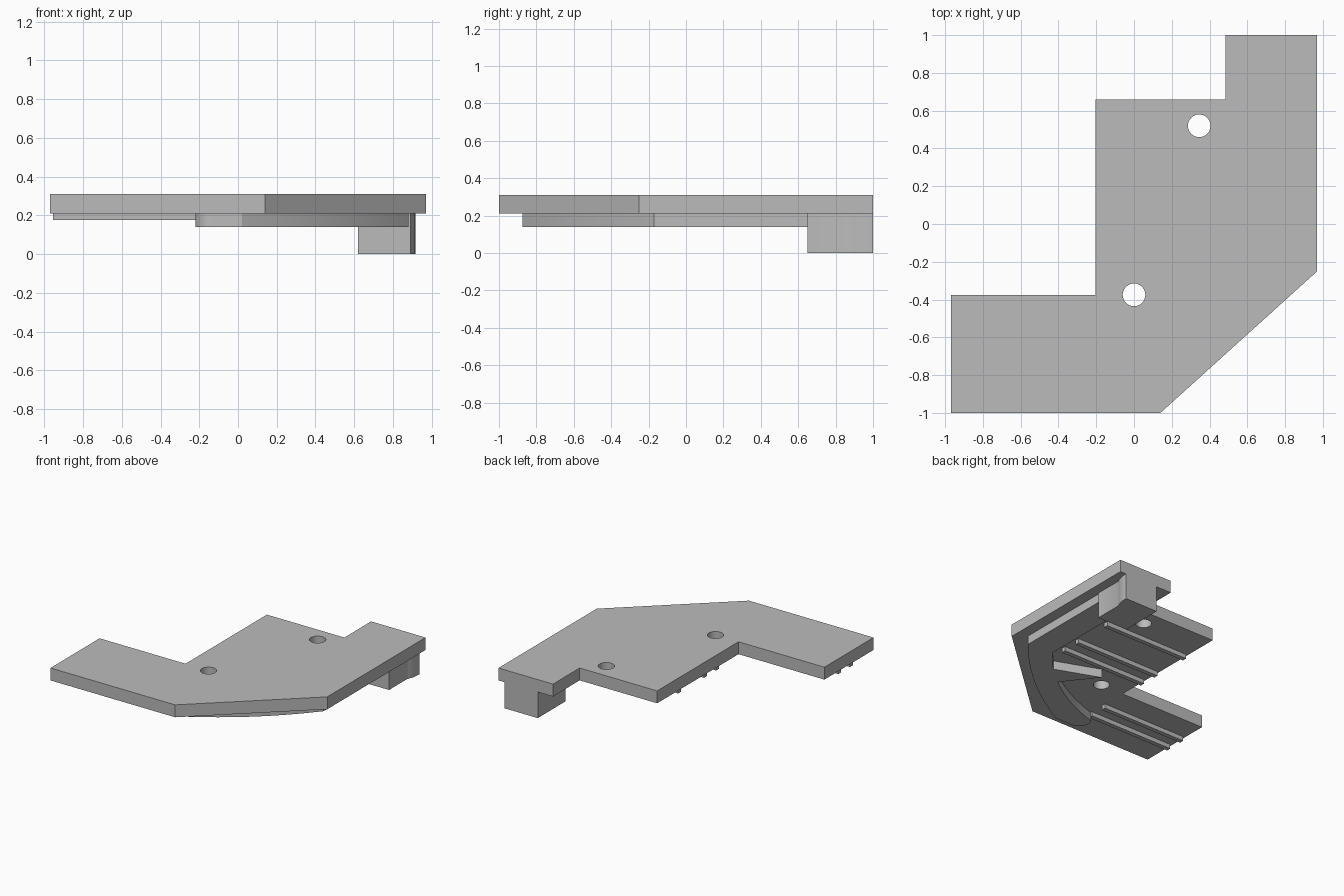
import bpy, math
from mathutils import Vector

cube = bpy.data.objects.get("Cube")
if cube:
    bpy.data.objects.remove(cube)

grey = bpy.data.materials.new("plain_grey")
grey.use_nodes = True
colour = (0.5, 0.5, 0.5, 1)
grey.diffuse_color = colour
grey.node_tree.nodes["Principled BSDF"].inputs["Base Color"].default_value = colour


def circle(cx, cy, r, start=0, sweep=360, n=32):
    """Points along a circle; the end point is included for partial sweeps."""
    count = n if sweep == 360 else n + 1
    angles = [math.radians(start + sweep * i / n) for i in range(count)]
    return [(cx + r * math.cos(a), cy + r * math.sin(a)) for a in angles]


def bow(a, b, sag, n=20):
    """Shallow curve from a to b, bulging by sag to the right of travel."""
    a, b = Vector(a), Vector(b)
    d = (b - a).normalized()
    side = Vector((d.y, -d.x))
    pts = [a.lerp(b, i / n) + side * sag * 4 * (i / n) * (1 - i / n) for i in range(n + 1)]
    return [tuple(p) for p in pts]


def slab(name, loops, z0, z1):
    """Extrude closed outlines (inner loops become holes) between two heights."""
    curve = bpy.data.curves.new(name, 'CURVE')
    curve.dimensions = '2D'
    curve.fill_mode = 'BOTH'
    curve.extrude = (z1 - z0) / 2
    for loop in loops:
        spline = curve.splines.new('POLY')
        spline.points.add(len(loop) - 1)
        for point, (x, y) in zip(spline.points, loop):
            point.co = (x, y, 0, 1)
        spline.use_cyclic_u = True
    curve.materials.append(grey)
    obj = bpy.data.objects.new(name, curve)
    obj.location.z = (z0 + z1) / 2
    bpy.context.collection.objects.link(obj)
    bpy.ops.object.select_all(action='DESELECT')
    obj.select_set(True)
    bpy.context.view_layer.objects.active = obj
    bpy.ops.object.convert(target='MESH')
    bpy.ops.object.shade_smooth_by_angle(angle=math.radians(25))
    return bpy.context.object


def box_outline(x0, x1, y0, y1):
    return [(x0, y0), (x1, y0), (x1, y1), (x0, y1)]


UNDER, TOP = 0.21, 0.31

# Stepped top plate with two through holes
plate = [(-0.97, -1), (0.14, -1), (0.97, -0.25), (0.97, 1), (0.485, 1),
         (0.485, 0.66), (-0.205, 0.66), (-0.205, -0.375), (-0.97, -0.375)]
slab("top_plate", [plate, circle(0, -0.375, 0.06), circle(0.345, 0.52, 0.06)], UNDER, TOP)

# Curved rail under the plate, with a rounded free end
rail = bow((0.02, -0.875), (0.88, -0.17), 0.055)
rail += [(0.88, 0.65), (0.66, 0.65)]
rail += bow((-0.18, -0.73), (0.66, -0.15), 0.08)[::-1]
rail += circle(-0.13, -0.785, 0.09, 150, 120, 12)
slab("curved_rail", [rail], 0.14, UNDER)

# Pointed spoke reaching inward from the rail
slab("spoke", [[(0.146, -0.195), (0.38, -0.49), (0.5, -0.33)]], 0.14, UNDER)

# Corner foot whose outer side flares toward the back
foot = [(0.62, 1), (0.62, 0.65), (0.89, 0.65), (0.89, 0.88)]
foot += bow((0.89, 0.88), (0.915, 1), 0.008, 8)[1:]
slab("corner_foot", [foot], 0, UNDER)

# Thin parallel ribs on the underside
for i, y in enumerate((0.355, 0.025, -0.13)):
    slab(f"long_rib_{i + 1}", [box_outline(-0.19, 0.57, y - 0.018, y + 0.018)], 0.175, UNDER)
for i, y in enumerate((-0.59, -0.74)):
    slab(f"arm_rib_{i + 1}", [box_outline(-0.955, -0.2, y - 0.018, y + 0.018)], 0.175, UNDER)
